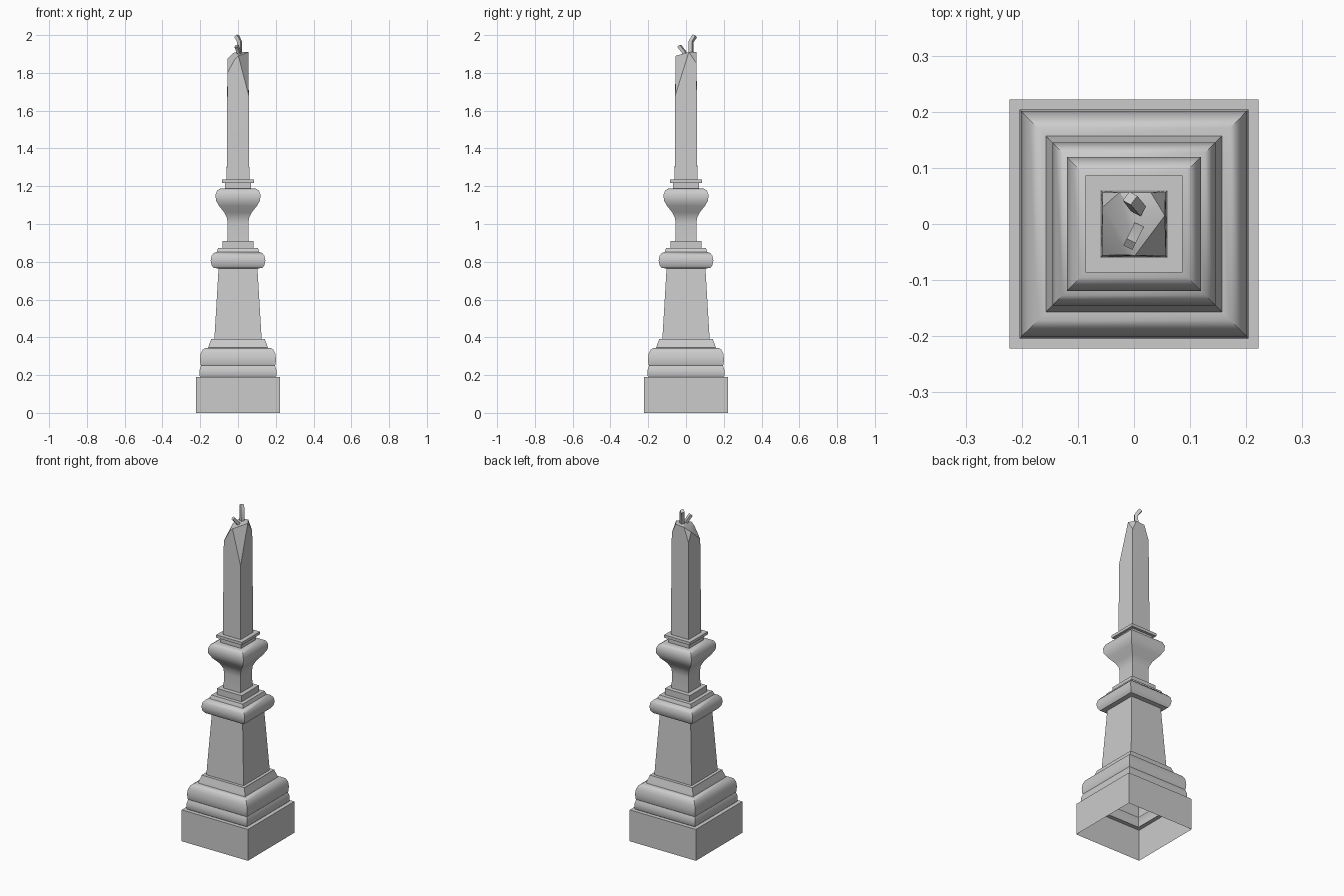
import bpy, bmesh
from math import radians
from mathutils import Vector

if "Cube" in bpy.data.objects:
    bpy.data.objects.remove(bpy.data.objects["Cube"])


def finish(name, bm, angle=40):
    bmesh.ops.recalc_face_normals(bm, faces=bm.faces)
    me = bpy.data.meshes.new(name)
    bm.to_mesh(me)
    bm.free()
    ob = bpy.data.objects.new(name, me)
    bpy.context.collection.objects.link(ob)
    bpy.ops.object.select_all(action='DESELECT')
    ob.select_set(True)
    bpy.context.view_layer.objects.active = ob
    bpy.ops.object.shade_smooth_by_angle(angle=radians(angle))
    return ob


def loft(bm, rings):
    """Bridge consecutive rings of vertices with quads."""
    for a, b in zip(rings, rings[1:]):
        n = len(a)
        for i in range(n):
            bm.faces.new((a[i], a[(i + 1) % n], b[(i + 1) % n], b[i]))


def square_turning(name, profile):
    """Sweep a (half width, z) profile around a square."""
    bm = bmesh.new()
    rings = [[bm.verts.new((x * r, y * r, z)) for x, y in
              ((-1, -1), (1, -1), (1, 1), (-1, 1))] for r, z in profile]
    loft(bm, rings)
    return finish(name, bm)


def wick(name, points, r):
    """Bent four-sided stick."""
    bm = bmesh.new()
    pts = [Vector(p) for p in points]
    rings = []
    for i, p in enumerate(pts):
        d = (pts[min(i + 1, len(pts) - 1)] - pts[max(i - 1, 0)]).normalized()
        u = d.cross(Vector((0.45, 0.9, 0.05))).normalized()
        v = d.cross(u)
        rings.append([bm.verts.new(p + r * (a * u + b * v)) for a, b in
                      ((-1, -1), (1, -1), (1, 1), (-1, 1))])
    loft(bm, rings)
    bm.faces.new(rings[0])
    bm.faces.new(rings[-1])
    return finish(name, bm)


# Holder, hollow and open underneath
square_turning("candle_holder", [
    # plinth and mouldings
    (.222, 0), (.222, .19), (.198, .19), (.203, .197), (.204, .225),
    (.199, .24), (.196, .25), (.199, .256), (.201, .285), (.197, .315),
    (.187, .335), (.172, .344), (.157, .345), (.152, .365), (.144, .385),
    (.143, .392),
    # tapered shaft and collar
    (.125, .392), (.103, .765), (.13, .767), (.14, .782), (.145, .807),
    (.14, .832), (.127, .847), (.112, .852), (.105, .873),
    (.083, .873), (.083, .91),
    # neck, bulb and lip
    (.057, .91), (.055, 1.0), (.058, 1.03), (.072, 1.06), (.1, 1.095),
    (.117, 1.125), (.119, 1.155), (.11, 1.178), (.095, 1.187), (.07, 1.188),
    (.07, 1.218), (.086, 1.218), (.086, 1.235), (.058, 1.235)])

# Candle: square at the foot, carved facets at the top
bm = bmesh.new()
foot = [(x, y, 1.235) for x in (-.06, .06) for y in (-.06, .06)]
shoulders = [(-.056, -.056, 1.80), (.057, -.057, 1.68),
             (.056, .056, 1.85), (-.056, .056, 1.82)]
crown = [(-.056, .03, 1.875), (-.026, .056, 1.905), (.03, .056, 1.91),
         (.055, .015, 1.91), (.002, -.056, 1.89), (-.018, -.055, 1.87),
         (0, .025, 1.912)]
verts = [bm.verts.new(p) for p in foot + shoulders + crown]
res = bmesh.ops.convex_hull(bm, input=verts)
loose = [v for v in bm.verts if not v.link_faces]
bmesh.ops.delete(bm, geom=loose, context='VERTS')
finish("candle", bm, 30)

# Two wicks
wick("tall_wick", [(.008, .027, 1.88), (.008, .027, 1.965), (-.007, .046, 1.995)], .010)
wick("short_wick", [(.008, -.005, 1.88), (.005, -.01, 1.91), (-.008, -.036, 1.943)], .009)
